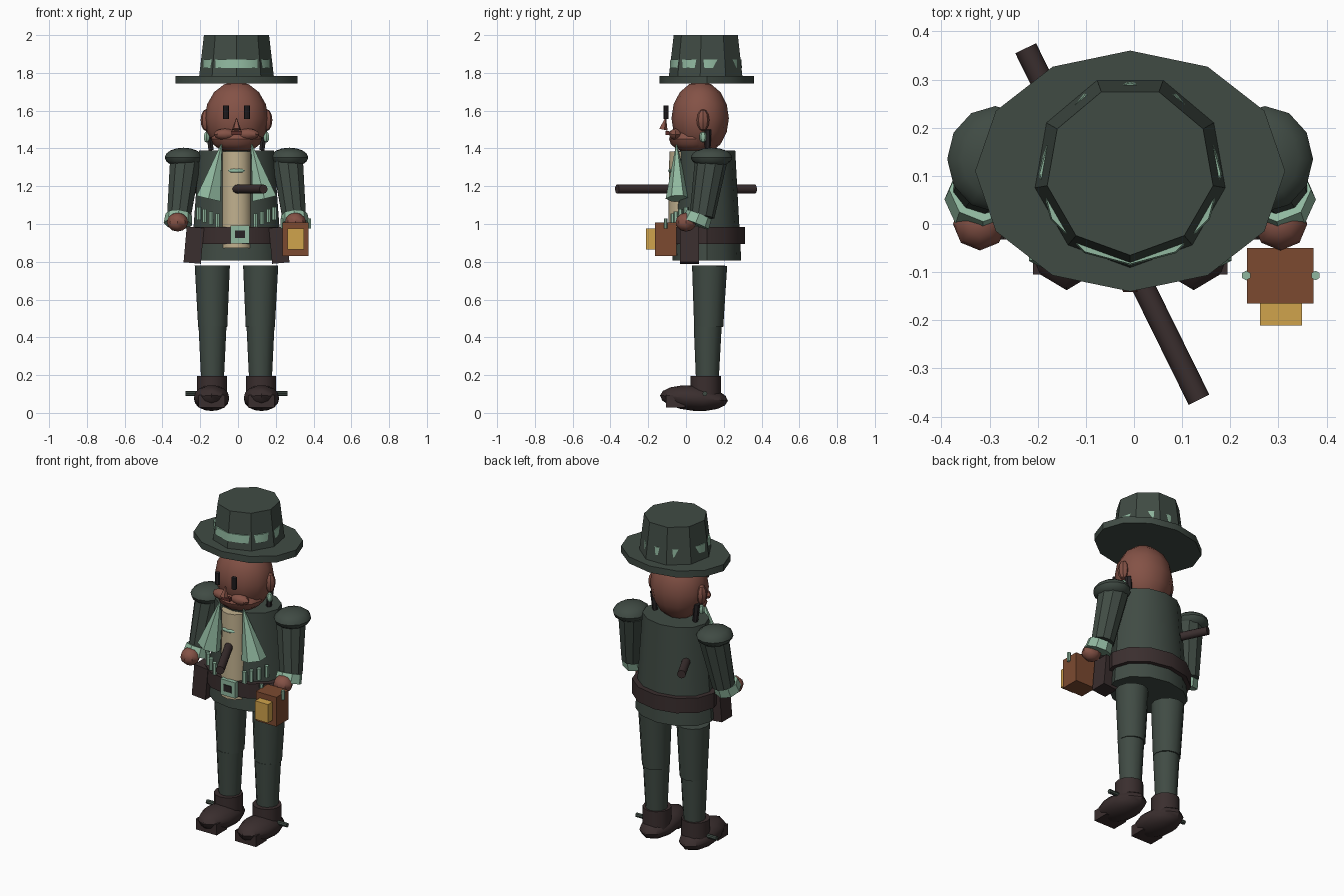
import bpy, bmesh, math
from mathutils import Matrix, Vector

if "Cube" in bpy.data.objects:
    bpy.data.objects.remove(bpy.data.objects["Cube"])

CX = -0.008   # mirror plane of the figure
CY = 0.11     # depth centre of the torso


def colour(name, r, g, b):
    def lin(c):
        c /= 255
        return c / 12.92 if c <= 0.04045 else ((c + 0.055) / 1.055) ** 2.4
    m = bpy.data.materials.new(name)
    m.diffuse_color = (lin(r), lin(g), lin(b), 1)
    m.use_nodes = True
    m.node_tree.nodes["Principled BSDF"].inputs["Base Color"].default_value = m.diffuse_color
    return m


GREEN = colour("dark green cloth", 64, 75, 68)
MINT = colour("pale green", 145, 185, 160)
SKIN = colour("brown skin", 132, 82, 70)
TAN = colour("tan shirt", 192, 176, 142)
LEATHER = colour("dark leather", 58, 46, 46)
WOOD = colour("case brown", 124, 74, 48)
GOLD = colour("gold", 208, 163, 76)
BLACK = colour("eye black", 40, 36, 38)
LIP = colour("mouth red", 92, 46, 42)


def add(name, bm, matrix, mat):
    me = bpy.data.meshes.new(name)
    bm.transform(matrix)
    bmesh.ops.recalc_face_normals(bm, faces=bm.faces)
    bm.to_mesh(me)
    bm.free()
    me.materials.append(mat)
    ob = bpy.data.objects.new(name, me)
    bpy.context.collection.objects.link(ob)
    return ob


def rod(name, p0, p1, r0, r1, mat, segs=12, depth=1.0, turn=0.0):
    """Tapered cylinder from p0 to p1; depth squashes its y radius."""
    p0, p1 = Vector(p0), Vector(p1)
    bm = bmesh.new()
    bmesh.ops.create_cone(bm, cap_ends=True, segments=segs, radius1=r0,
                          radius2=r1, depth=(p1 - p0).length)
    q = Vector((0, 0, 1)).rotation_difference(p1 - p0).to_matrix().to_4x4()
    m = (Matrix.Translation((p0 + p1) / 2) @ q @ Matrix.Diagonal((1, depth, 1, 1))
         @ Matrix.Rotation(turn, 4, 'Z'))
    return add(name, bm, m, mat)


def ball(name, c, r, mat, u=12, v=8, tilt=0.0):
    bm = bmesh.new()
    bmesh.ops.create_uvsphere(bm, u_segments=u, v_segments=v, radius=1)
    m = Matrix.Translation(c) @ Matrix.Rotation(tilt, 4, 'X') @ Matrix.Diagonal((*r, 1))
    return add(name, bm, m, mat)


def box(name, c, size, mat, tilt=0.0):
    bm = bmesh.new()
    bmesh.ops.create_cube(bm, size=1)
    m = Matrix.Translation(c) @ Matrix.Rotation(tilt, 4, 'Y') @ Matrix.Diagonal((*size, 1))
    return add(name, bm, m, mat)


# Hat
rod("hat_brim", (CX, CY, 1.743), (CX, CY, 1.783), 0.322, 0.322, GREEN, 12, 0.777)
rod("hat_crown", (CX, CY, 1.78), (CX, CY, 2.0), 0.201, 0.175, GREEN, 9, 1, math.pi)
rod("hat_band", (CX, CY - 0.005, 1.825), (CX, CY - 0.005, 1.872), 0.191, 0.188, MINT, 12)

# Head
ball("head", (CX, 0.075, 1.56), (0.168, 0.152, 0.195), SKIN)
ball("jaw", (CX, 0.035, 1.45), (0.135, 0.125, 0.072), SKIN)
rod("nose", (CX, -0.122, 1.50), (CX, -0.108, 1.56), 0.025, 0.003, SKIN, 5)
box("mouth", (CX, -0.098, 1.482), (0.055, 0.02, 0.02), LIP)
for s in (-1, 1):
    x = lambda d: CX + s * d
    rod("eye", (x(0.056), -0.105, 1.557), (x(0.056), -0.105, 1.628), 0.016, 0.016, BLACK, 8, 0.8)
    ball("cheek", (x(0.06), -0.055, 1.475), (0.06, 0.035, 0.03), SKIN, 8, 6)
    ball("ear", (x(0.16), 0.09, 1.55), (0.03, 0.034, 0.058), SKIN, 8, 6)
    ball("earring", (x(0.158), 0.09, 1.46), (0.018, 0.02, 0.03), MINT, 6, 5)
    rod("hair_lock", (x(0.135), 0.115, 1.39), (x(0.145), 0.115, 1.5), 0.015, 0.02, BLACK, 6)

# Torso
rod("jacket", (CX, CY, 0.808), (CX, CY, 1.39), 0.24, 0.198, GREEN, 12, 0.76)
rod("belt", (CX, CY, 0.895), (CX, CY, 0.985), 0.257, 0.257, LEATHER, 12, 0.79)
rod("shirt", (CX, -0.01, 0.872), (CX, -0.01, 1.385), 0.085, 0.078, TAN, 12)
box("buckle", (0.01, -0.1, 0.945), (0.1, 0.025, 0.095), MINT)
box("buckle_hole", (0.01, -0.113, 0.945), (0.052, 0.008, 0.04), BLACK)
ball("shirt_badge", (CX, -0.082, 1.282), (0.045, 0.012, 0.012), MINT, 8, 6)
rod("walking_stick", (-0.225, 0.365, 1.185), (0.135, -0.365, 1.185), 0.024, 0.024, LEATHER, 12)

for s in (-1, 1):
    x = lambda d: CX + s * d
    # Lapels, cartridges and pouches
    rod("lapel", (x(0.148), -0.045, 1.135), (x(0.08), -0.05, 1.42), 0.074, 0.004, MINT, 6, 0.85)
    for i, d in enumerate((0.1, 0.135, 0.17, 0.2)):
        y = CY - 0.185 * math.sqrt(1 - (d / 0.235) ** 2) - 0.012
        z = 1.02 + 0.012 * i
        rod("cartridge", (x(d), y, z - 0.035), (x(d), y, z + 0.035), 0.013, 0.013, MINT, 6)
    box("pouch", (x(0.226), 0.018, 0.888), (0.092, 0.1, 0.19), LEATHER, -s * 0.09)

    # Arms
    ball("shoulder", (x(0.28), 0.135, 1.352), (0.1, 0.11, 0.052), GREEN, 12, 8)
    rod("sleeve", (x(0.305), 0.085, 1.04), (x(0.27), 0.133, 1.34), 0.066, 0.086, GREEN, 10)
    rod("cuff", (x(0.31), 0.05, 1.0), (x(0.306), 0.07, 1.05), 0.076, 0.07, MINT, 8)
    ball("hand", (x(0.312), 0.0, 1.01), (0.056, 0.055, 0.05), SKIN, 8, 6)

    # Legs
    rod("thigh", (x(0.126), 0.12, 0.455), (x(0.128), 0.125, 0.78), 0.077, 0.093, GREEN, 12)
    rod("shin", (x(0.127), 0.113, 0.17), (x(0.127), 0.115, 0.46), 0.06, 0.074, GREEN, 12)
    rod("boot_ankle", (x(0.13), 0.104, 0.07), (x(0.13), 0.104, 0.195), 0.08, 0.08, LEATHER, 12)
    ball("boot_foot", (x(0.132), 0.042, 0.078), (0.098, 0.18, 0.067), LEATHER, 10, 8, -0.08)
    box("boot_toe_block", (x(0.132), -0.055, 0.062), (0.14, 0.1, 0.065), LEATHER)
    rod("boot_spur", (x(0.16), 0.1, 0.102), (x(0.27), 0.1, 0.102), 0.013, 0.013, GREEN, 8)

# Lantern
box("lantern_case", (0.304, -0.1075, 0.92), (0.138, 0.115, 0.178), WOOD)
box("lantern_glass", (0.305, -0.185, 0.92), (0.087, 0.052, 0.112), GOLD)
for px in (0.233, 0.377):
    rod("lantern_post", (px, -0.107, 0.975), (px, -0.107, 1.03), 0.01, 0.01, MINT, 6)

# Shading
for ob in bpy.context.collection.objects:
    ob.select_set(True)
    bpy.context.view_layer.objects.active = ob
bpy.ops.object.shade_smooth_by_angle(angle=math.radians(35))
